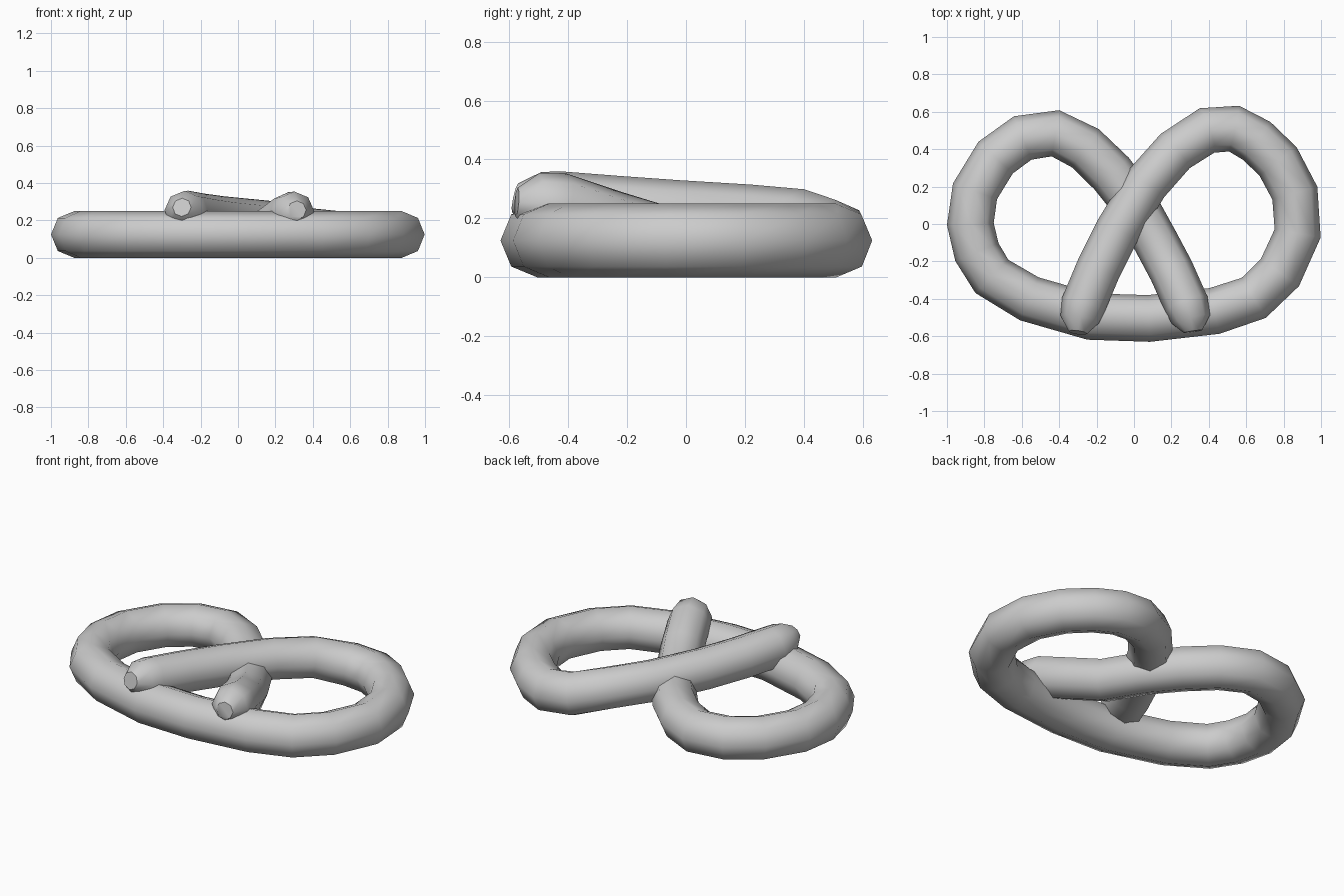
import bpy
import bmesh
from math import cos, sin, pi, radians
from mathutils import Vector

cube = bpy.data.objects.get("Cube")
if cube:
    bpy.data.objects.remove(cube, do_unlink=True)

SIDES = 8
RADIUS = 0.125
UP = Vector((0, 0, 1))


def make_material(name, colour):
    material = bpy.data.materials.new(name)
    material.use_nodes = True
    material.diffuse_color = colour
    material.node_tree.nodes["Principled BSDF"].inputs["Base Color"].default_value = colour
    return material


def sweep_tube(name, rings, material):
    """Sweep an octagon along (x, y, z, radius) rings and close both ends."""
    mesh_builder = bmesh.new()
    centres = [Vector(ring[:3]) for ring in rings]
    loops = []
    for index, centre in enumerate(centres):
        before = centres[max(index - 1, 0)]
        after = centres[min(index + 1, len(centres) - 1)]
        # Bisect neighbouring directions so long and short segments count equally
        tangent = ((centre - before).normalized() + (after - centre).normalized()).normalized()
        side = tangent.cross(UP).normalized()
        lift = side.cross(tangent)
        radius = rings[index][3]
        loop = []
        for step in range(SIDES):
            angle = 2 * pi * step / SIDES
            offset = side * cos(angle) + lift * sin(angle)
            loop.append(mesh_builder.verts.new(centre + offset * radius))
        loops.append(loop)
    for first, second in zip(loops, loops[1:]):
        for step in range(SIDES):
            following = (step + 1) % SIDES
            mesh_builder.faces.new((first[step], first[following],
                                    second[following], second[step]))
    mesh_builder.faces.new(loops[0])
    mesh_builder.faces.new(loops[-1])
    bmesh.ops.recalc_face_normals(mesh_builder, faces=mesh_builder.faces)
    mesh = bpy.data.meshes.new(name)
    mesh_builder.to_mesh(mesh)
    mesh_builder.free()
    mesh.materials.append(material)
    tube = bpy.data.objects.new(name, mesh)
    bpy.context.collection.objects.link(tube)
    bpy.context.view_layer.objects.active = tube
    tube.select_set(True)
    bpy.ops.object.shade_smooth_by_angle(angle=radians(50))
    tube.select_set(False)
    return tube


# Upper arm, from its rounded tip up to the left lobe
upper_arm = [
    (-0.30, -0.58, 0.27, 0.05), (-0.29, -0.51, 0.255, 0.105),
    (-0.27, -0.43, 0.24, 0.12), (-0.19, -0.24, 0.225, 0.12),
    (-0.085, -0.03, 0.21, 0.12), (0.065, 0.215, 0.195, 0.12),
    (0.22, 0.39, 0.18, 0.12), (0.39, 0.50, 0.14, RADIUS),
]

# Flat outline of both lobes and the front bar
outline = [
    (0.535, 0.51), (0.655, 0.445), (0.77, 0.335), (0.86, 0.165),
    (0.875, -0.05), (0.78, -0.26), (0.64, -0.395), (0.43, -0.465),
    (0.08, -0.505), (-0.23, -0.495), (-0.56, -0.40), (-0.76, -0.28),
    (-0.84, -0.15), (-0.875, 0), (-0.85, 0.175), (-0.74, 0.355),
    (-0.595, 0.46), (-0.42, 0.485), (-0.26, 0.405), (-0.12, 0.27),
]
flat_body = [(x, y, RADIUS, RADIUS) for x, y in outline]

# Lower arm, passing under the crossing and bending up onto the front bar
lower_arm = [
    (0.01, 0.10, 0.125, 0.12), (0.12, -0.10, 0.13, 0.12),
    (0.20, -0.25, 0.175, 0.12), (0.28, -0.43, 0.235, 0.12),
    (0.305, -0.51, 0.25, 0.105), (0.315, -0.575, 0.255, 0.05),
]

grey = make_material("plain grey", (0.6, 0.6, 0.6, 1))
sweep_tube("knotted_dough", upper_arm + flat_body + lower_arm, grey)
